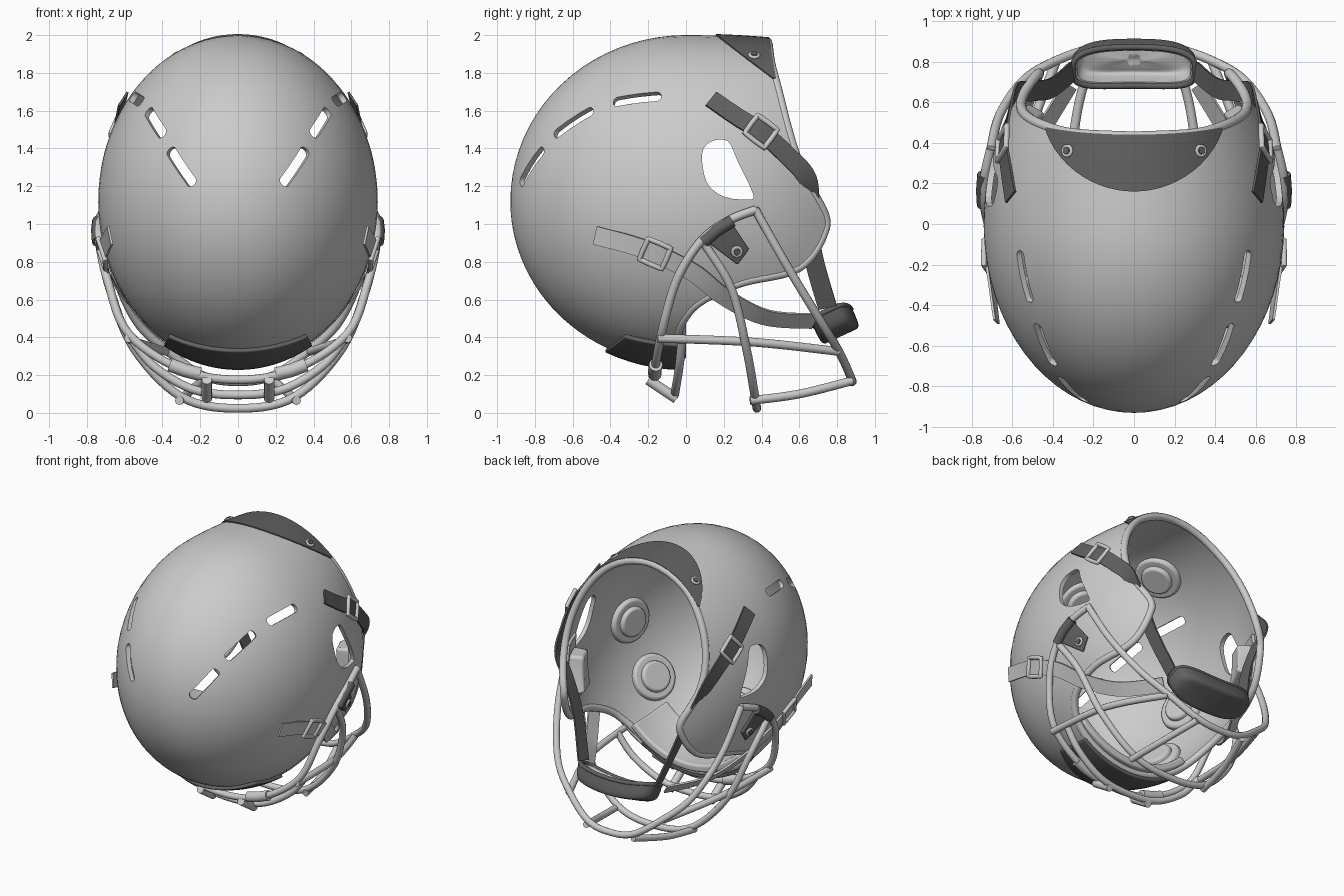
import bpy, bmesh, math
from mathutils import Vector as V, Matrix

if "Cube" in bpy.data.objects:
    bpy.data.objects.remove(bpy.data.objects["Cube"])

C = 1.12  # height of the shell axis
dark = bpy.data.materials.new("dark_grey")
dark.diffuse_color = (0.12, 0.12, 0.12, 1)
dark.use_nodes = True
dark.node_tree.nodes["Principled BSDF"].inputs["Base Color"].default_value = dark.diffuse_color


def P(y, phi, off=0.0):
    """Point on the shell: axis along y, phi measured in degrees from the top."""
    s, c = math.sin(math.radians(phi)), math.cos(math.radians(phi))
    h0 = 0.88 if c > 0 else 0.87
    if y < 0:
        k = math.sqrt(max(0, 1 - (y / 0.93) ** 2))
        a, h = 0.74 * k, h0 * k
        ny = y / 0.865
    else:
        a, h = 0.74 * math.sqrt(1 - y * y), h0 - 0.1 * y * y
        ny = y * s * s
    p = V((a * s, y, C + h * c))
    n = V((p.x / 0.55, ny, (p.z - C) / h0 ** 2)).normalized()
    return p + n * off


def S(y, z, off=0.0):
    """Shell point on the +x side from side view coordinates."""
    k = math.sqrt(1 - (y / 0.93) ** 2) if y < 0 else 1
    h = (0.88 if z > C else 0.87) * k - (0.1 * y * y if y > 0 else 0)
    return P(y, math.degrees(math.acos(max(-1, min(1, (z - C) / h)))), off)


def smooth(pts, n=6, closed=False):
    """Catmull-Rom resampling."""
    pts = [V(p) for p in pts]
    m, out = len(pts), []
    g = (lambda i: pts[i % m]) if closed else (lambda i: pts[max(0, min(m - 1, i))])
    for i in range(m if closed else m - 1):
        a, b, c, d = g(i - 1), g(i), g(i + 1), g(i + 2)
        for j in range(n):
            t = j / n
            out.append(0.5 * (2 * b + (c - a) * t + (2 * a - 5 * b + 4 * c - d) * t * t + (3 * b - a - 3 * c + d) * t ** 3))
    return out if closed else out + [pts[-1]]


def finish(name, bm, mat=None, bevel=0):
    bmesh.ops.remove_doubles(bm, verts=bm.verts, dist=1e-5)
    bmesh.ops.recalc_face_normals(bm, faces=bm.faces)
    me = bpy.data.meshes.new(name)
    bm.to_mesh(me)
    bm.free()
    if mat:
        me.materials.append(mat)
    ob = bpy.data.objects.new(name, me)
    bpy.context.collection.objects.link(ob)
    if bevel:
        b = ob.modifiers.new("bevel", 'BEVEL')
        b.width, b.segments, b.angle_limit = bevel, 3, 0.7
    return ob


def slab(name, f, nu, nv, o0, o1, mat=None, closed=False, bevel=0):
    """Solid sheet between two offsets of f(u, v, offset)."""
    bm = bmesh.new()
    cols = nu if closed else nu + 1
    L = [[[bm.verts.new(f(i / nu, j / nv, o)) for j in range(nv + 1)] for i in range(cols)] for o in (o0, o1)]
    for i in range(nu):
        k = (i + 1) % cols
        for j in range(nv):
            for l in L:
                bm.faces.new((l[i][j], l[k][j], l[k][j + 1], l[i][j + 1]))
        for j in ([nv] if closed else [0, nv]):
            bm.faces.new((L[0][i][j], L[0][k][j], L[1][k][j], L[1][i][j]))
    if not closed:
        for i in (0, nu):
            for j in range(nv):
                bm.faces.new((L[0][i][j], L[0][i][j + 1], L[1][i][j + 1], L[1][i][j]))
    return finish(name, bm, mat, bevel)


def tube(name, pts, r=0.023, mat=None, closed=False):
    cu = bpy.data.curves.new(name, 'CURVE')
    cu.dimensions, cu.bevel_depth, cu.bevel_resolution, cu.use_fill_caps = '3D', r, 4, True
    sp = cu.splines.new('POLY')
    sp.points.add(len(pts) - 1)
    for q, p in zip(sp.points, pts):
        q.co = (*p, 1)
    sp.use_cyclic_u = closed
    tmp = bpy.data.objects.new(name, cu)
    bpy.context.collection.objects.link(tmp)
    me = bpy.data.meshes.new_from_object(tmp.evaluated_get(bpy.context.evaluated_depsgraph_get()))
    bpy.data.objects.remove(tmp)
    if mat:
        me.materials.append(mat)
    ob = bpy.data.objects.new(name, me)
    bpy.context.collection.objects.link(ob)


def disc(name, p, n, r, h, r2=None, mat=None, bevel=0.006):
    bm = bmesh.new()
    bmesh.ops.create_cone(bm, cap_ends=True, segments=28, radius1=r, radius2=r2 or r, depth=h,
                          matrix=Matrix.Translation(p) @ n.to_track_quat('Z', 'Y').to_matrix().to_4x4())
    finish(name, bm, mat, bevel)


def mir(p, s):
    return V((p[0] * s, p[1], p[2]))


# rim outline as (phi, y), mirrored to a full loop
half = smooth([(0, .43), (26, .445), (42, .48), (64, .55), (80, .63), (95, .745), (103, .735), (112, .66),
               (117, .55), (120.4, .3), (127, .1), (135, 0), (148, -.05), (180, -.06)], 5)
N = len(half) - 1
rim = [(p[0], p[1], 180 * i / N) for i, p in enumerate(half)]
rim += [(360 - a, y, 360 - b) for a, y, b in rim[-2:0:-1]]


def shell_f(u, v, o):
    a, y, b = rim[round(u * len(rim)) % len(rim)]
    sr = 1 + y / 1.46 if y > 0 else math.acos(-y / .93) / (math.pi / 2)
    s = v * sr
    yy = -.93 * math.cos(s * math.pi / 2) if s < 1 else (s - 1) * 1.46
    return P(yy, b + (a - b) * v, o)


# shell with vent slots and ear holes
shell = slab("helmet_shell", shell_f, len(rim), 26, 0, -.03, closed=True)
bm = bmesh.new()
ear = smooth([(.085, 1.37), (.13, 1.435), (.22, 1.44), (.27, 1.34), (.355, 1.16), (.33, 1.13), (.2, 1.145), (.11, 1.22)], 3, True)
ends = [[bm.verts.new((x, p[0], p[1])) for p in ear] for x in (-1, 1)]
for e in ends:
    bm.faces.new(e)
for i in range(len(ear)):
    k = (i + 1) % len(ear)
    bm.faces.new((ends[0][i], ends[0][k], ends[1][k], ends[1][i]))
for c, d in (((-.26, 1.665), (.05, .265, .03)), ((-.6, 1.54), (.08, .2, .13)), ((-.825, 1.305), (.15, .11, .21))):
    p = S(*c)
    n = (S(*c, .1) - p).normalized()
    t = V(d)
    t = (t - n * t.dot(n)).normalized()
    b = n.cross(t)
    for s in (1, -1):
        lo, hi = [], []
        for i in range(16):
            a = 2 * math.pi * i / 16 + .196
            q = t * (.024 * math.cos(a) + math.copysign(.107, math.cos(a))) + b * .03 * math.sin(a)
            lo.append(bm.verts.new(mir(p + q - n * .09, s)))
            hi.append(bm.verts.new(mir(p + q + n * .09, s)))
        bm.faces.new(lo)
        bm.faces.new(hi)
        for i in range(16):
            bm.faces.new((lo[i], lo[i - 1], hi[i - 1], hi[i]))
cutter = finish("cutter", bm)
cutter.hide_render = True
mod = shell.modifiers.new("cut", 'BOOLEAN')
mod.operation, mod.object, mod.solver = 'DIFFERENCE', cutter, 'EXACT'
me = bpy.data.meshes.new_from_object(shell.evaluated_get(bpy.context.evaluated_depsgraph_get()))
shell.modifiers.clear()
shell.data = me
bpy.data.objects.remove(cutter)

tube("rim_trim", [P(y, a, -.018) for a, y, b in rim], .025, closed=True)


# rear panel and brow bumper
def rear_f(u, v, o):
    w = 2 * u - 1
    y0 = .16 + .3 * w * w
    return P(y0 + (.44 + .035 * w * w - y0) * v, 41 * w, o)


slab("rear_panel", rear_f, 24, 6, -.002, .008, dark)
slab("brow_bumper", lambda u, v, o: P(-.42 + .38 * v + .1 * (2 * u - 1) ** 2 * (1 - v), 180 + 62 * (u - .5), o),
     20, 6, 0, .024, dark, bevel=.008)
slab("brow_pad", lambda u, v, o: P(-.36 + .36 * v, 180 + 80 * (u - .5), o), 20, 5, -.032, -.085, bevel=.015)

# inner round pads
for phi, y in ((25, -.1), (-25, -.1), (0, -.58), (125, -.38), (-125, -.38), (92, -.3), (-92, -.3), (180, -.62)):
    p = P(y, phi)
    n = (p - P(y, phi, .1)).normalized()
    disc("pad_base", p + n * .05, n, .165, .045, .15, bevel=.012)
    disc("pad_cushion", p + n * .08, n, .11, .04, .1, bevel=.012)

for s in (1, -1):
    def quad(c):
        def f(u, v, o):
            a = V(c[0]).lerp(V(c[1]), u)
            b = V(c[3]).lerp(V(c[2]), u)
            q = a.lerp(b, v)
            return mir(S(q.x, q.y, o), s)
        return f
    # jaw pads
    slab("jaw_plate", quad([(.38, .8), (.38, 1.26), (.57, 1.26), (.64, .84)]), 8, 8, -.032, -.05)
    slab("jaw_pad", quad([(.42, .88), (.42, 1.18), (.57, 1.18), (.62, .9)]), 8, 8, -.05, -.15, bevel=.04)
    # side clamps and bolts
    slab("side_clamp", quad([(.11, .91), (.23, 1.02), (.33, .87), (.27, .79)]), 6, 6, 0, .02, dark, bevel=.006)
    for q, n in ((S(.265, .86, .024), S(.265, .86, .1) - S(.265, .86)),
                 (P(.36, 28, .01), P(.36, 28, .1) - P(.36, 28))):
        disc("bolt", mir(q, s), mir(n, s), .032, .014)
        disc("bolt_head", mir(q + n * .08, s), mir(n, s), .018, .01, mat=dark, bevel=.003)
    tube("clamp_sleeve", [mir(S(*q, .026), s) for q in ((.09, .91), (.16, .97), (.24, 1.02))], .033, dark)
    tube("brow_sleeve", [mir(q, s) for q in ((.2, -.165, .205), (.28, -.165, .225), (.36, -.16, .255))], .036)
    # short cage bars
    tube("side_bar", smooth([mir(q, s) for q in ((.58, -.15, .395), (.54, .35, .375), (.38, .81, .325))]))
    tube("chin_bar", smooth([mir(q, s) for q in ((.31, .34, .065), (.27, .6, .1), (.19, .88, .17))]))
    tube("brow_bar", [mir(q, s) for q in ((.165, -.2, .175), (.165, -.05, .075))], .027)

    # straps with buckles
    def strap(name, pts, w, bk, mat):
        c = smooth(pts, 6)

        def frame(i):
            t = (c[min(i + 1, len(c) - 1)] - c[max(i - 1, 0)]).normalized()
            n = V((1, 0, 1.2 * (c[i].z - C)))
            n = (n - t * n.dot(t)).normalized()
            return t, n, n.cross(t)

        def f(u, v, o):
            i = round(u * (len(c) - 1))
            t, n, b = frame(i)
            return mir(c[i] + b * w * (v - .5) + n * o, s)
        slab(name, f, len(c) - 1, 1, 0, .012, mat)
        t, n, b = frame(bk)
        o = c[bk] + n * .012
        loop = smooth([o + t * x * .065 + b * y * (w / 2 + .012) for x, y in
                       ((-1, -.8), (-.8, -1), (.8, -1), (1, -.8), (1, .8), (.8, 1), (-.8, 1), (-1, .8))], 2, True)
        tube("buckle", [mir(q, s) for q in loop], .014, closed=True)
    strap("upper_strap", [S(.13, 1.65, .02), S(.27, 1.56, .01), S(.39, 1.48, .02), S(.53, 1.36, .012), S(.635, 1.24, .012),
                          (.49, .655, 1.08), (.40, .67, .85), (.30, .75, .56)], .1, 12, dark)
    strap("lower_strap", [S(-.46, .95, .05), S(-.3, .9, .02), S(-.16, .85, .018), S(.04, .75, .014), (.6, .2, .62),
                          (.47, .42, .51), (.31, .68, .49)], .1, 12, None)

# main cage loops, given on one side and mirrored through x = 0
LOOPS = {
    "brow_loop": [(.705, .37, 1.075), (.735, .23, 1.02), (.735, .08, .91), (.69, -.05, .7), (.58, -.13, .42), (.3, -.165, .23), (0, -.17, .175)],
    "upper_loop": [(.57, -.02, .4), (.45, -.035, .25), (.24, -.055, .125), (0, -.06, .095)],
    "middle_loop": [(.73, .1, .89), (.68, .24, .66), (.55, .32, .34), (.3, .365, .085), (0, .375, .024)],
    "chin_loop": [(.705, .365, 1.08), (.66, .54, .77), (.54, .71, .49), (.37, .81, .325), (.18, .87, .195), (0, .88, .165)],
}
for name, pts in LOOPS.items():
    tube(name, smooth(pts + [(-x, y, z) for x, y, z in pts[-2::-1]], 7))


# chin cup: shallow rounded bowl open towards the head, with a pale liner
def cup_f(u, v, o):
    a = 2 * math.pi * u
    r = math.sin(.3 + (math.pi / 2 - .3) * v) ** .5 if v else 0
    c, d = math.cos(a), math.sin(a)
    x = math.copysign(abs(c) ** .55, c) * (.31 * r + o)
    t = math.copysign(abs(d) ** .6, d) * (.115 * r + o)
    depth = .11 * (1 - v ** 4) - o * (v - 1) + .05 * (1 - (x / .32) ** 2)
    return V((x, .755 + .9 * t + .42 * depth, .55 + .42 * t - .9 * depth))


slab("chin_cup", cup_f, 48, 10, 0, -.014, dark, closed=True)
slab("chin_cup_liner", cup_f, 48, 10, -.015, -.03, closed=True)
tube("chin_cup_rim", [cup_f(i / 48, 1, -.009) for i in range(48)], .015, dark, closed=True)

bpy.ops.object.select_all(action='DESELECT')
for ob in bpy.context.collection.objects:
    ob.select_set(True)
    bpy.context.view_layer.objects.active = ob
bpy.ops.object.shade_smooth_by_angle(angle=math.radians(42))
